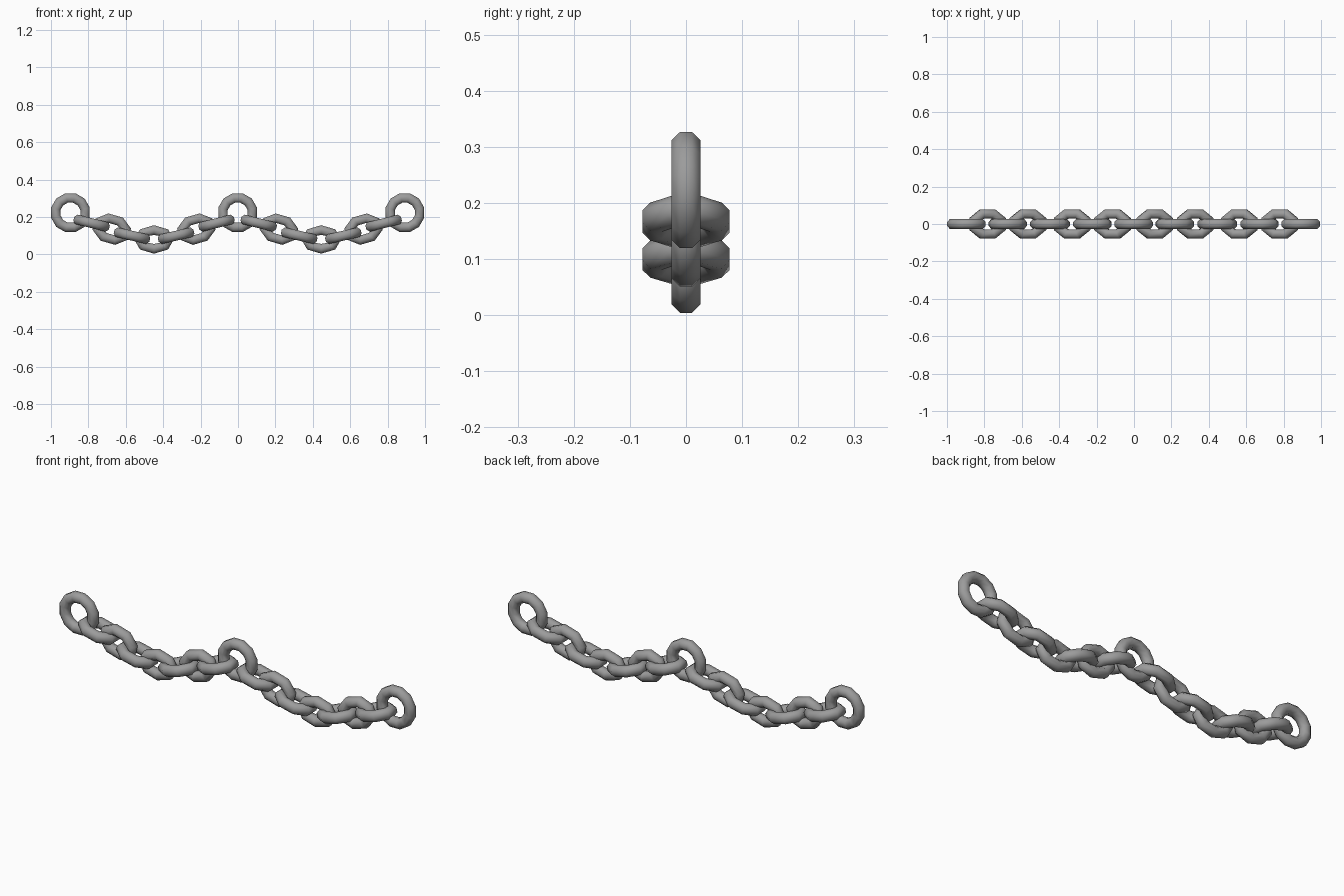
import bpy, bmesh
from math import sin, cos, pi, radians
from mathutils import Matrix

if "Cube" in bpy.data.objects:
    bpy.data.objects.remove(bpy.data.objects["Cube"])

steel = bpy.data.materials.new("grey_steel")
steel.use_nodes = True
colour = (0.33, 0.33, 0.33, 1)
steel.diffuse_color = colour
steel.node_tree.nodes["Principled BSDF"].inputs["Base Color"].default_value = colour

TUBE = 0.026 / cos(pi / 8)   # eight-sided tube, flat side outwards


def loop(name, half_long, half_wide, sides, phase, matrix):
    """Closed tube round an oval path in the local XY plane."""
    bm = bmesh.new()
    rows = []
    for i in range(sides):
        a = 2 * pi * (i + phase) / sides
        row = []
        for j in range(8):
            b = 2 * pi * (j + 0.5) / 8
            out = TUBE * cos(b)
            row.append(bm.verts.new(((half_long + out) * cos(a),
                                     (half_wide + out) * sin(a), TUBE * sin(b))))
        rows.append(row)
    for i in range(sides):
        p, q = rows[i], rows[(i + 1) % sides]
        for j in range(8):
            k = (j + 1) % 8
            bm.faces.new((p[j], q[j], q[k], p[k])).smooth = True
    bm.transform(matrix)
    mesh = bpy.data.meshes.new(name)
    bm.to_mesh(mesh)
    bm.free()
    mesh.materials.append(steel)
    bpy.context.collection.objects.link(bpy.data.objects.new(name, mesh))


UPRIGHT = Matrix.Rotation(pi / 2, 4, 'X')


def place(x, z, tilt, upright):
    m = Matrix.Translation((x, 0, z)) @ Matrix.Rotation(radians(-tilt), 4, 'Y')
    return m @ UPRIGHT if upright else m


# Round hanging rings
for name, x in (("left", 0.892), ("middle", -0.002), ("right", -0.896)):
    loop(name + "_ring", 0.081, 0.081, 12, 0.5, place(x, 0.223, 0, True))

# Two sagging runs of links, alternately flat and upright
for run, middle in (("right", -0.449), ("left", 0.445)):
    loop(run + "_bottom_link", 0.08, 0.05, 8, 0, place(middle, 0.08, 0, True))
    for end, s in (("outer", 1), ("inner", -1)):
        part = run + "_" + end
        loop(part + "_low_link", 0.08, 0.058, 8, 0.5,
             place(middle + s * 0.118, 0.1, s * 13, False))
        loop(part + "_upright_link", 0.08, 0.056, 8, 0.5,
             place(middle + s * 0.226, 0.135, s * 16, True))
        loop(part + "_high_link", 0.08, 0.058, 8, 0.5,
             place(middle + s * 0.334, 0.167, s * 14, False))
